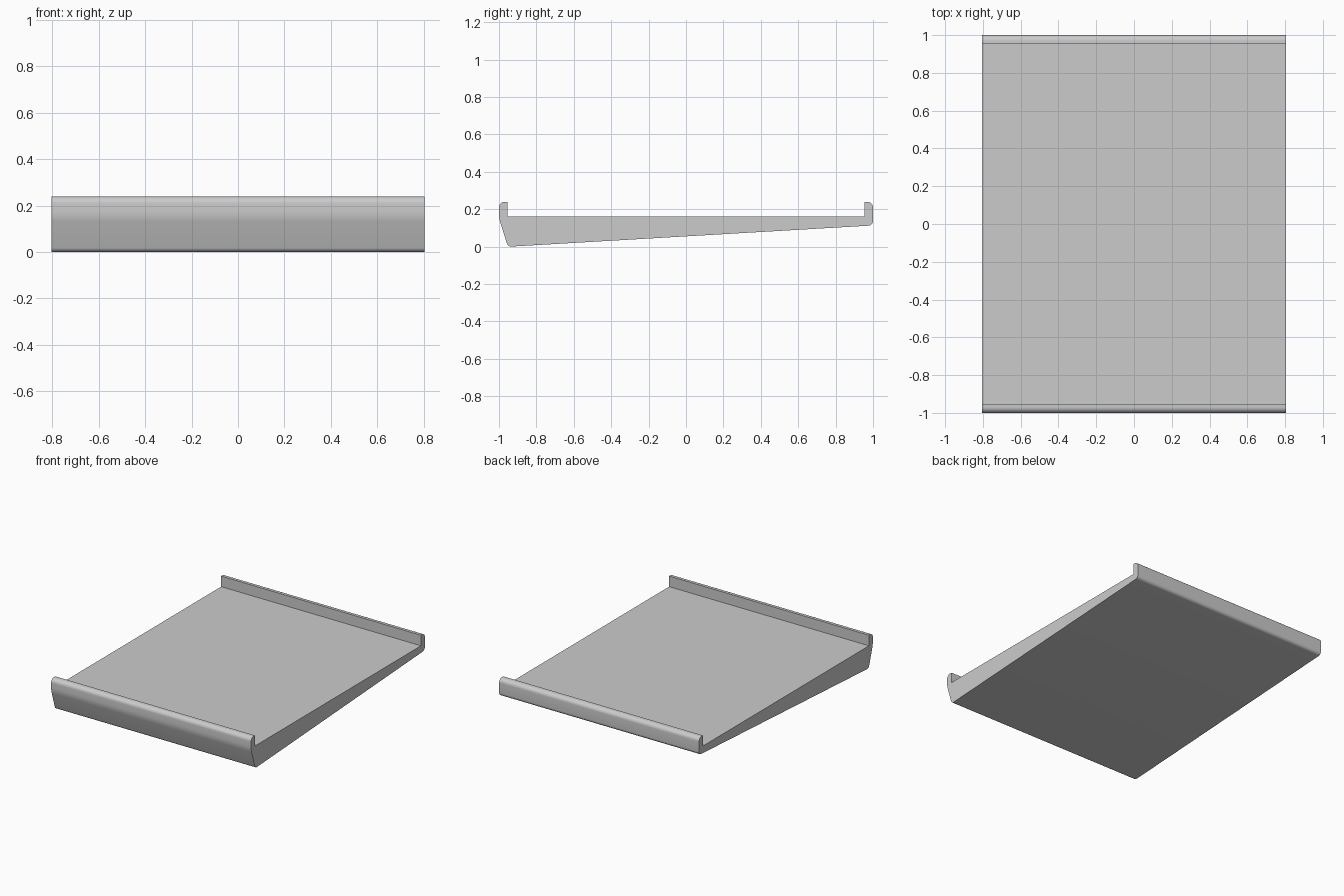
import bpy, bmesh, math
from mathutils import Vector

cube = bpy.data.objects.get("Cube")
if cube:
    bpy.data.objects.remove(cube)

HALF_WIDTH = 0.805

grey = bpy.data.materials.new("plain grey")
grey.use_nodes = True
colour = (0.6, 0.6, 0.6, 1)
grey.diffuse_color = colour
grey.node_tree.nodes["Principled BSDF"].inputs["Base Color"].default_value = colour


def fillet(before, corner, after, radius, steps=8):
    """Replace a profile corner by a tangent arc."""
    if radius == 0:
        return [corner]
    a, b = (before - corner).normalized(), (after - corner).normalized()
    half = a.angle(b) / 2
    centre = corner + (a + b).normalized() * radius / math.sin(half)
    reach = radius / math.tan(half)
    start, end = corner + a * reach - centre, corner + b * reach - centre
    return [centre + start.slerp(end, i / steps).normalized() * radius
            for i in range(steps + 1)]


# Side profile: y, z and corner radius
corners = [
    (-0.955, 0.165, 0), (-0.955, 0.242, 0), (-1, 0.242, 0.03),
    (-1, 0.155, 0.15), (-0.952, 0.002, 0.025), (1, 0.116, 0.025),
    (1, 0.242, 0.03), (0.955, 0.242, 0), (0.955, 0.165, 0),
]
points = [Vector((0, y, z)) for y, z, r in corners]
profile = []
for i, point in enumerate(points):
    profile += fillet(points[i - 1], point, points[(i + 1) % len(points)], corners[i][2])
floor = min(p.z for p in profile)

# Sloped tray with a lip at the front and back, extruded across its width
bm = bmesh.new()
side = bm.faces.new([bm.verts.new((-HALF_WIDTH, p.y, p.z - floor)) for p in profile])
swept = bmesh.ops.extrude_face_region(bm, geom=[side], use_keep_orig=True)
moved = [v for v in swept["geom"] if isinstance(v, bmesh.types.BMVert)]
bmesh.ops.translate(bm, verts=moved, vec=(2 * HALF_WIDTH, 0, 0))
bmesh.ops.recalc_face_normals(bm, faces=bm.faces)
mesh = bpy.data.meshes.new("sloped_tray")
bm.to_mesh(mesh)
bm.free()
mesh.materials.append(grey)
tray = bpy.data.objects.new("sloped_tray", mesh)
bpy.context.collection.objects.link(tray)

bpy.context.view_layer.objects.active = tray
tray.select_set(True)
bpy.ops.object.shade_smooth_by_angle(angle=math.radians(30))
